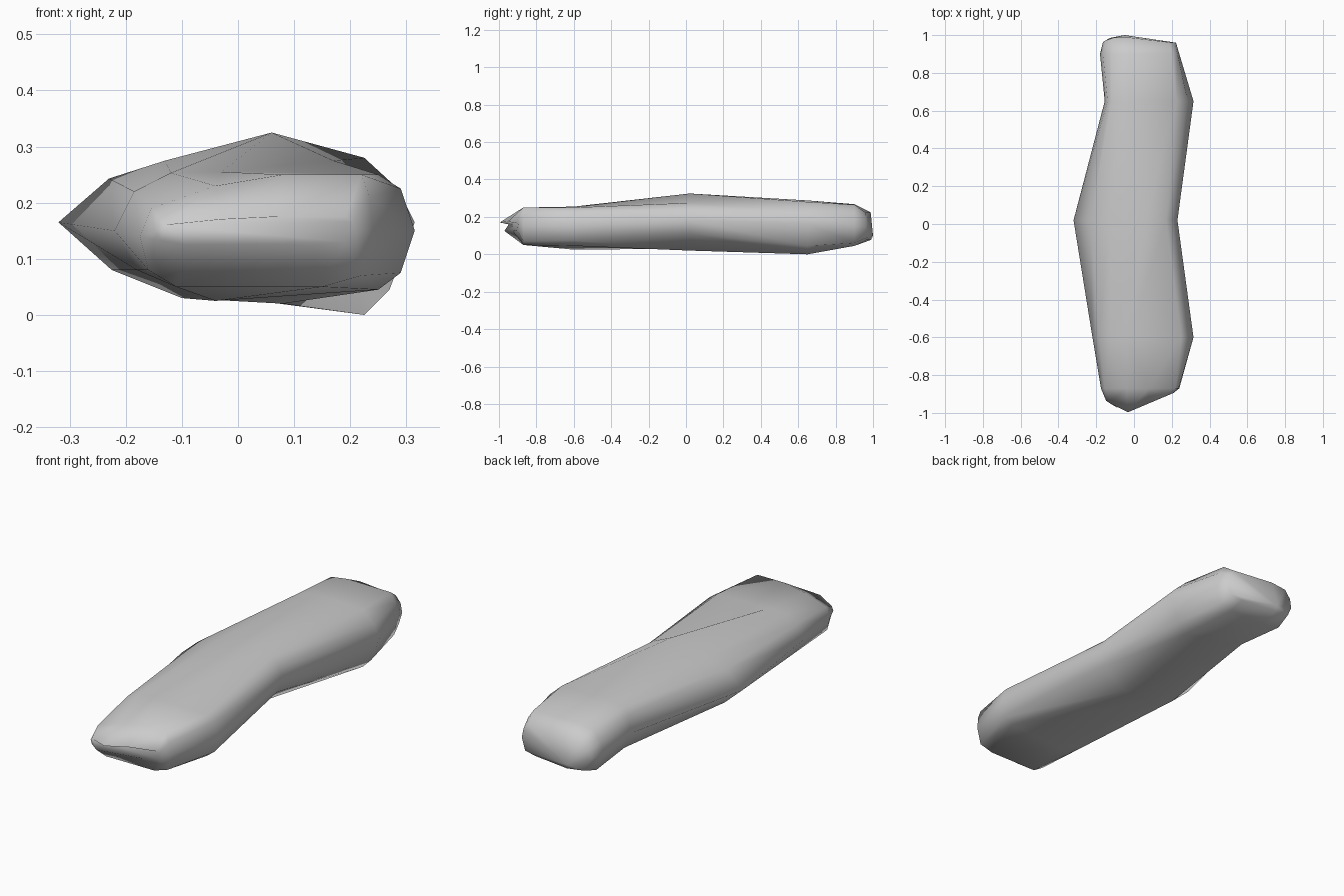
import bpy, bmesh

if "Cube" in bpy.data.objects:
    bpy.data.objects.remove(bpy.data.objects["Cube"])

# Cross-sections along y: (x, z) from the left edge, over the top, down the right, back underneath
sections = {
    -0.87: [(-.175, .14), (-.155, .19), (-.04, .23), (.08, .25), (.22, .25), (.235, .21),
            (.24, .15), (.22, .07), (.15, .05), (-.11, .05), (-.16, .08)],
    -0.60: [(-.22, .15), (-.185, .22), (-.12, .253), (-.03, .255), (.25, .25), (.29, .225),
            (.315, .15), (.29, .075), (.25, .045), (-.04, .025), (-.18, .08)],
    0.02: [(-.32, .165), (-.23, .243), (-.13, .275), (.06, .325), (.17, .275), (.21, .24),
           (.23, .18), (.20, .11), (.08, .02), (-.10, .03), (-.225, .08)],
    0.65: [(-.155, .15), (-.14, .235), (-.12, .272), (-.03, .288), (.225, .28), (.285, .225),
           (.315, .165), (.27, .045), (.225, 0), (-.04, .035), (-.12, .07)],
    0.90: [(-.18, .15), (-.165, .21), (-.12, .255), (-.03, .268), (.20, .265), (.23, .22),
           (.24, .15), (.22, .06), (.15, .045), (-.05, .045), (-.14, .06)],
}


def lerp_profile(x, pts):
    for (x0, y0), (x1, y1) in zip(pts, pts[1:]):
        if x <= x1:
            t = max(0, (x - x0) / (x1 - x0))
            return y0 + t * (y1 - y0)
    return pts[-1][1]


def end_ring(ring, sx, sz, zc, outline):
    """Shrink a section and place it along the end outline seen from above."""
    out = []
    for x, z in ring:
        nx = .02 + (x - .02) * sx
        out.append((nx, lerp_profile(nx, outline), zc + (z - zc) * sz))
    return out


ys = sorted(sections)
body = [[(x, y, z) for x, z in sections[y]] for y in ys]
# Wedge-shaped front tip and blunt rear end
front = end_ring(sections[ys[0]], .86, .25, .15,
                 [(-.17, -.92), (-.12, -.955), (-.04, -1), (.22, -.89)])
rear = end_ring(sections[ys[-1]], .92, .66, .14,
                [(-.17, .96), (-.13, .985), (-.04, .99), (.07, .968), (.22, .96)])
rings = [front] + body + [rear]

bm = bmesh.new()
vs = [[bm.verts.new(p) for p in r] for r in rings]
n = len(vs[0])
for a, b in zip(vs, vs[1:]):
    for i in range(n):
        j = (i + 1) % n
        bm.faces.new((a[i], a[j], b[j], b[i]))
# End caps; the rear one fans to a low point
bm.faces.new(vs[0])
tip = bm.verts.new((-.05, 1, .10))
for i in range(n):
    bm.faces.new((vs[-1][i], vs[-1][(i + 1) % n], tip))
bmesh.ops.recalc_face_normals(bm, faces=bm.faces)

mesh = bpy.data.meshes.new("stone_slab")
bm.to_mesh(mesh)
bm.free()
slab = bpy.data.objects.new("stone_slab", mesh)
bpy.context.collection.objects.link(slab)
mesh.polygons.foreach_set("use_smooth", [True] * len(mesh.polygons))
